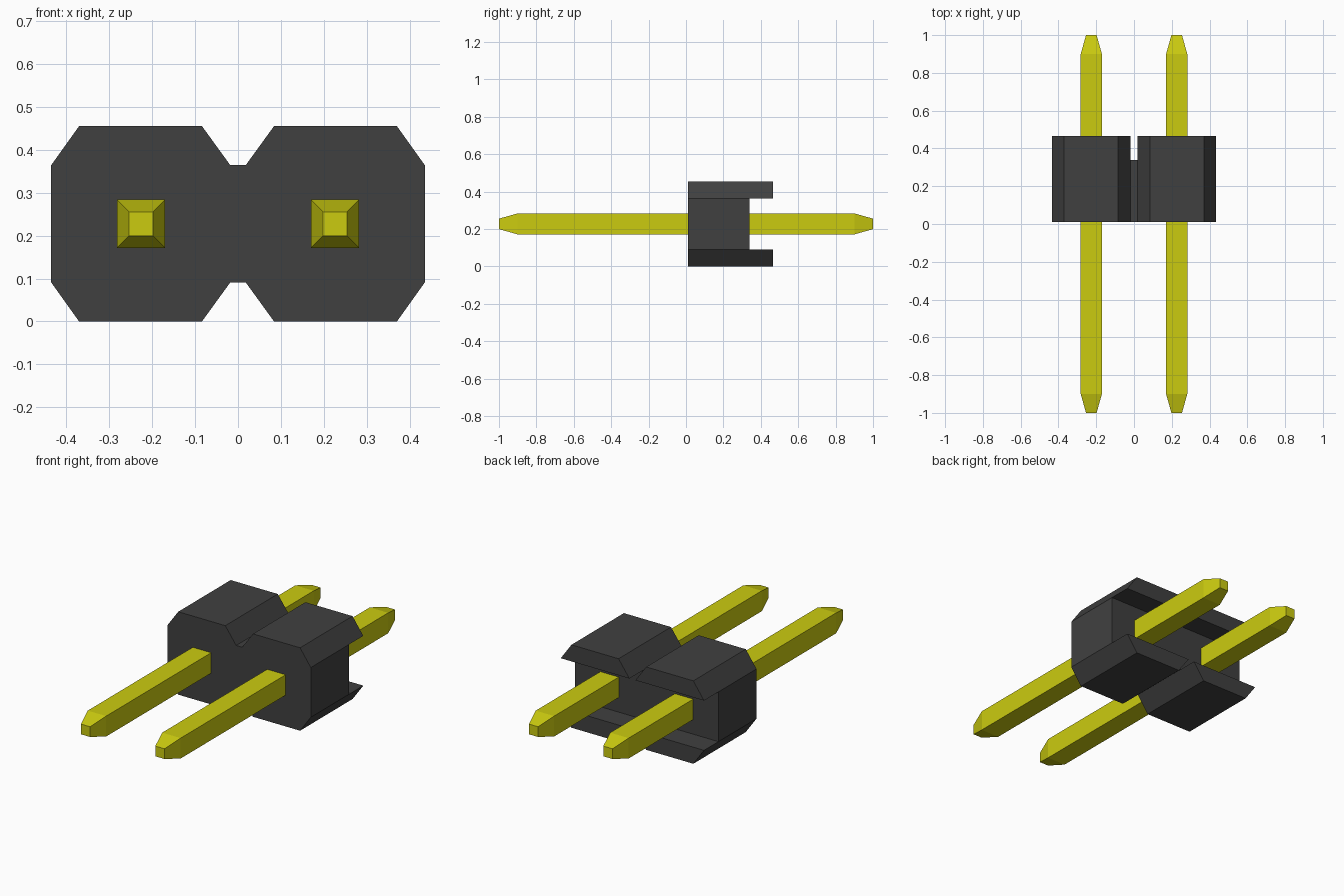
import bpy
import bmesh

cube = bpy.data.objects.get("Cube")
if cube:
    bpy.data.objects.remove(cube, do_unlink=True)


def make_material(name, color):
    mat = bpy.data.materials.new(name)
    mat.diffuse_color = color
    mat.use_nodes = True
    mat.node_tree.nodes["Principled BSDF"].inputs["Base Color"].default_value = color
    return mat


def finish(name, bm, mat):
    bmesh.ops.recalc_face_normals(bm, faces=bm.faces)
    mesh = bpy.data.meshes.new(name)
    bm.to_mesh(mesh)
    bm.free()
    mesh.materials.append(mat)
    obj = bpy.data.objects.new(name, mesh)
    bpy.context.collection.objects.link(obj)
    return obj


def extrude_y(bm, faces, y):
    """Extrude faces and flatten the new end at the given depth."""
    geom = bmesh.ops.extrude_face_region(bm, geom=faces)["geom"]
    for v in geom:
        if isinstance(v, bmesh.types.BMVert):
            v.co.y = y
    return [f for f in geom if isinstance(f, bmesh.types.BMFace)]


black = make_material("black plastic", (0.051, 0.051, 0.051, 1))
gold = make_material("yellow metal", (0.60, 0.60, 0.005, 1))

# Housing dimensions
FRONT, CORE_BACK, LIP_BACK = 0.01, 0.34, 0.465
HEIGHT, LOW, HIGH = 0.455, 0.091, 0.364
OUTER, TOP_OUT, TOP_IN, NOTCH = 0.435, 0.37, 0.084, 0.018

# Housing: central band plus four tapered shoulders
bm = bmesh.new()
xs = (-OUTER, -NOTCH, NOTCH, OUTER)
low = [bm.verts.new((x, FRONT, LOW)) for x in xs]
high = [bm.verts.new((x, FRONT, HIGH)) for x in xs]
bm.faces.new(low + high[::-1])
for row, z in ((low, 0), (high, HEIGHT)):
    for a, b, xa, xb in ((0, 1, -TOP_OUT, -TOP_IN), (2, 3, TOP_IN, TOP_OUT)):
        bm.faces.new((row[a], row[b], bm.verts.new((xb, FRONT, z)),
                      bm.verts.new((xa, FRONT, z))))
back = extrude_y(bm, bm.faces[:], CORE_BACK)

# Shoulders run on behind the band as overhanging lips
for face in back:
    z = face.calc_center_median().z
    if z < LOW or z > HIGH:
        extrude_y(bm, [face], LIP_BACK)
finish("housing", bm, black)


# Square pins with tapered ends
def make_pin(name, x):
    bm = bmesh.new()
    zc = HEIGHT / 2
    rings = []
    for y, r in ((-1, 0.028), (-0.9, 0.056), (0.9, 0.056), (1, 0.028)):
        rings.append([bm.verts.new((x + sx * r, y, zc + sz * r))
                      for sx, sz in ((-1, -1), (1, -1), (1, 1), (-1, 1))])
    for a, b in zip(rings, rings[1:]):
        for i in range(4):
            j = (i + 1) % 4
            bm.faces.new((a[i], a[j], b[j], b[i]))
    bm.faces.new(rings[0])
    bm.faces.new(rings[-1])
    finish(name, bm, gold)


make_pin("left_pin", 0.226)
make_pin("right_pin", -0.226)
